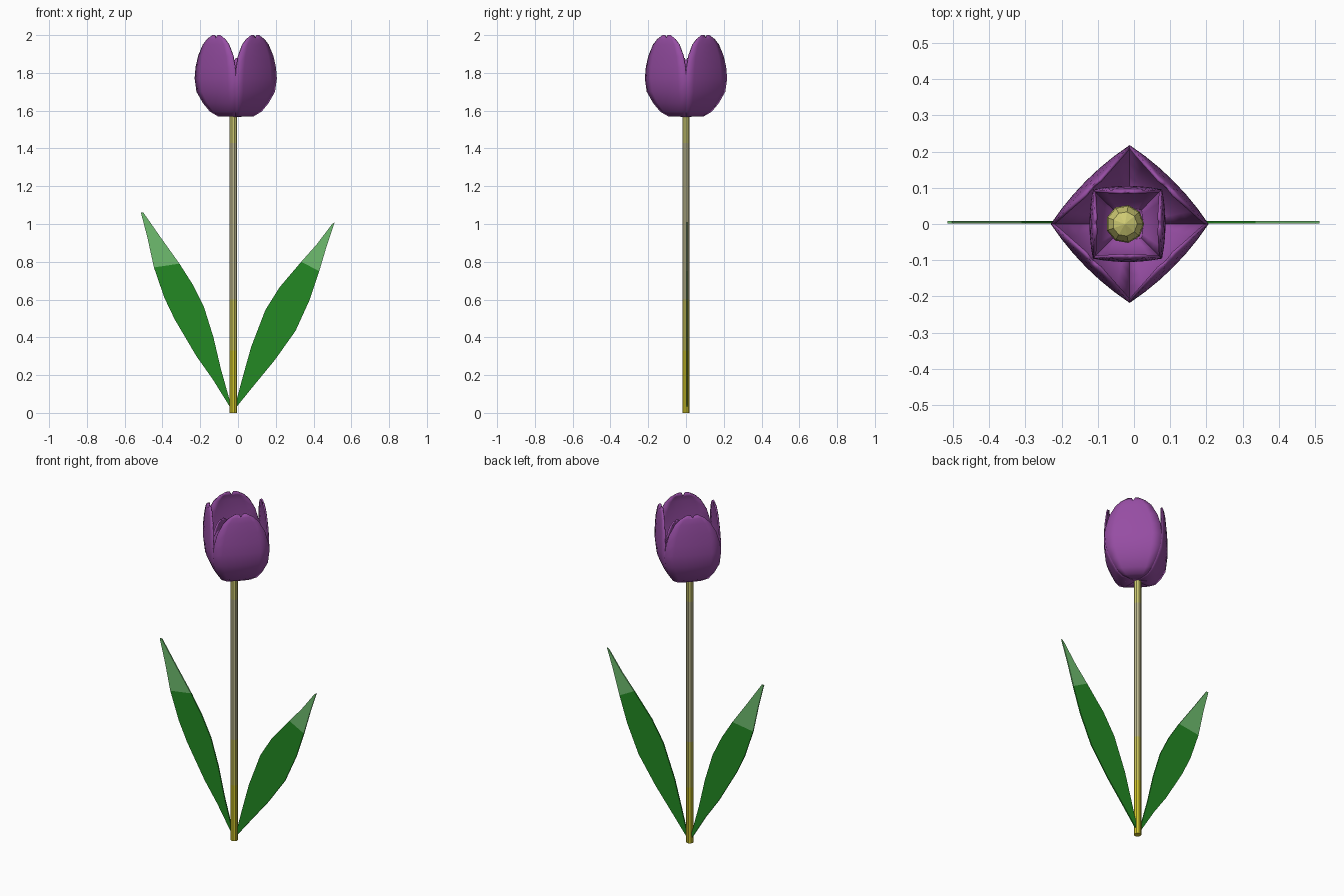
import bpy
from math import cos, sin, pi, radians

if "Cube" in bpy.data.objects:
    bpy.data.objects.remove(bpy.data.objects["Cube"])


def material(name, r, g, b):
    m = bpy.data.materials.new(name)
    lin = [((c / 255 + 0.055) / 1.055) ** 2.4 for c in (r, g, b)]
    m.diffuse_color = (*lin, 1)
    m.use_nodes = True
    m.node_tree.nodes["Principled BSDF"].inputs["Base Color"].default_value = m.diffuse_color
    return m


PURPLE = material("petal purple", 150, 77, 163)
GREEN = material("leaf green", 35, 137, 35)
LIGHT_GREEN = material("leaf tip green", 110, 188, 110)
YELLOW = material("stem base yellow", 208, 198, 45)
STRAW = material("stem straw", 200, 194, 90)
CREAM = material("stem cream", 192, 187, 145)
PALE = material("pale yellow", 206, 202, 115)


def make(name, verts, faces, mats, rule=None, smooth=None, thick=0, offset=0):
    me = bpy.data.meshes.new(name)
    me.from_pydata(verts, [], faces)
    me.update()
    ob = bpy.data.objects.new(name, me)
    bpy.context.collection.objects.link(ob)
    for m in mats:
        me.materials.append(m)
    if rule:
        for p in me.polygons:
            p.material_index = rule(p.center.z)
    if thick:
        mod = ob.modifiers.new("thickness", "SOLIDIFY")
        mod.thickness = thick
        mod.offset = offset
    if smooth:
        bpy.ops.object.select_all(action="DESELECT")
        ob.select_set(True)
        bpy.context.view_layer.objects.active = ob
        bpy.ops.object.shade_smooth_by_angle(angle=radians(smooth))
    return ob


def grid_faces(rows, cols):
    return [(i * cols + j, i * cols + j + 1, (i + 1) * cols + j + 1, (i + 1) * cols + j)
            for i in range(rows - 1) for j in range(cols - 1)]


def lathe(name, profile, sides, cx, mats, rule=None, smooth=None):
    verts = [(cx + r * cos(2 * pi * k / sides), r * sin(2 * pi * k / sides), z)
             for r, z in profile for k in range(sides)]
    faces = [(i * sides + k, i * sides + (k + 1) % sides,
              (i + 1) * sides + (k + 1) % sides, (i + 1) * sides + k)
             for i in range(len(profile) - 1) for k in range(sides)]
    last = (len(profile) - 1) * sides
    faces += [tuple(reversed(range(sides))), tuple(range(last, last + sides))]
    return make(name, verts, faces, mats, rule, smooth)


# Stem, banded by height
lathe("stem", [(0.02, z) for z in (0, 0.33, 0.6, 1.43, 1.58)], 10, -0.025,
      [YELLOW, STRAW, CREAM, PALE],
      lambda z: 0 if z < 0.33 else 1 if z < 0.6 else 2 if z < 1.43 else 3)

# Faceted dome in the middle of the flower
lathe("flower_centre", [(0.03, 1.575), (0.053, 1.62), (0.05, 1.68), (0.034, 1.715), (0.002, 1.73)],
      9, -0.025, [PALE])

# Petals: height, distance from the axis, half width
PETAL = [(1.567, 0.004, 0.004), (1.57, 0.067, 0.067), (1.595, 0.097, 0.097),
         (1.64, 0.123, 0.123), (1.70, 0.147, 0.147), (1.77, 0.154, 0.154),
         (1.83, 0.154, 0.147), (1.89, 0.152, 0.130), (1.95, 0.150, 0.097),
         (1.98, 0.148, 0.066), (2.0, 0.145, 0.030)]
COLS = 7


def petal(name, angle, cx, width, height):
    verts = []
    for i, (z, d, t) in enumerate(PETAL):
        for j in range(COLS):
            u = 2 * j / (COLS - 1) - 1
            r = (d + 0.1 * t * (1 - u * u)) * width
            s = t * u * width
            notch = 0.018 if i == len(PETAL) - 1 and j == COLS // 2 else 0
            verts.append((cx + r * cos(angle) - s * sin(angle),
                          r * sin(angle) + s * cos(angle),
                          1.567 + (z - notch - 1.567) * height))
    make(name, verts, grid_faces(len(PETAL), COLS), [PURPLE], None, 35, 0.008, -1)


for k in range(4):
    petal(f"outer_petal_{k + 1}", pi / 4 + k * pi / 2, -0.012, 1, 1)
    petal(f"inner_petal_{k + 1}", k * pi / 2, -0.018, 0.62, 0.72)


# Leaves: pairs of outer and inner edge points (x, z), with pale tips
def leaf(name, pairs):
    verts = [(x, 0.005, z) for a, b in pairs for x, z in (a, b)]
    make(name, verts, grid_faces(len(pairs), 2), [GREEN, LIGHT_GREEN],
         lambda z: int(z > 0.78), None, 0.007)


leaf("right_leaf", [
    ((-0.005, 0.035), (-0.01, 0.06)), ((0.08, 0.14), (0.025, 0.19)),
    ((0.195, 0.28), (0.07, 0.35)), ((0.305, 0.435), (0.145, 0.545)),
    ((0.38, 0.60), (0.22, 0.665)), ((0.43, 0.75), (0.335, 0.80)),
    ((0.47, 0.885), (0.415, 0.89)), ((0.512, 1.01), (0.497, 0.998))])
leaf("left_leaf", [
    ((-0.045, 0.035), (-0.042, 0.06)), ((-0.135, 0.18), (-0.09, 0.23)),
    ((-0.22, 0.30), (-0.13, 0.40)), ((-0.335, 0.495), (-0.18, 0.56)),
    ((-0.39, 0.61), (-0.24, 0.68)), ((-0.445, 0.77), (-0.31, 0.79)),
    ((-0.48, 0.93), (-0.41, 0.93)), ((-0.514, 1.06), (-0.502, 1.062))])
